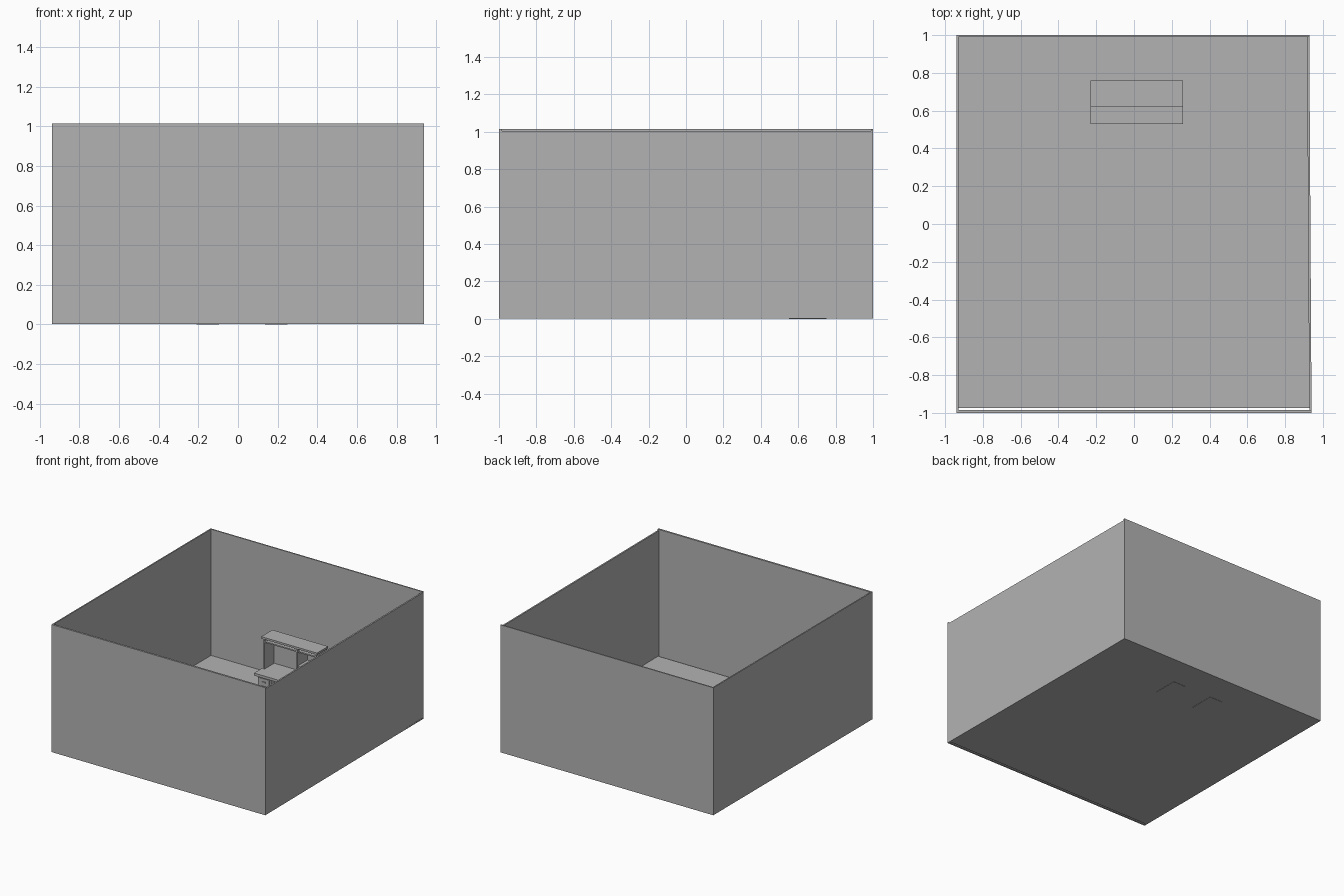
import bpy
import bmesh

cube = bpy.data.objects.get("Cube")
if cube:
    bpy.data.objects.remove(cube)

# One plain grey for everything
grey = bpy.data.materials.new("plain_grey")
grey.use_nodes = True
colour = (0.45, 0.45, 0.45, 1)
grey.diffuse_color = colour
grey.node_tree.nodes["Principled BSDF"].inputs["Base Color"].default_value = colour


def box(name, x, y, z, skew=0.0):
    """Box from (min, max) ranges; skew shifts the back end sideways in x."""
    bm = bmesh.new()
    bmesh.ops.create_cube(bm, size=1)
    for v in bm.verts:
        back = v.co.y > 0
        v.co = [r[c > 0] for r, c in zip((x, y, z), v.co)]
        if back:
            v.co.x += skew
    mesh = bpy.data.meshes.new(name)
    bm.to_mesh(mesh)
    bm.free()
    mesh.materials.append(grey)
    obj = bpy.data.objects.new(name, mesh)
    bpy.context.collection.objects.link(obj)
    return obj


# Room shell, open at the top
base, low, high = 0.002, 1.005, 1.015
box("floor", (-0.935, 0.93), (-0.975, 0.995), (base, 0.012))
box("left_side_wall", (-0.94, -0.93), (-1, 1), (base, high))
box("back_wall", (-0.94, 0.93), (0.99, 1), (base, high))
box("front_wall", (-0.94, 0.94), (-1, -0.985), (base, high))
box("right_side_wall", (0.928, 0.94), (-1, 1), (base, low), skew=-0.012)

# Desk with two drawer pedestals
left, right, front, back = -0.23, 0.26, 0.53, 0.76
top = 0.235
box("desk_top", (left, right), (front, back), (top - 0.02, top))
for side, x0 in (("left", -0.21), ("right", 0.137)):
    x1 = x0 + 0.113
    box(side + "_pedestal", (x0, x1), (front + 0.02, back - 0.01), (0, top - 0.02))
    for i in range(3):
        z0 = 0.025 + i * 0.062
        box(f"{side}_drawer_{i}", (x0 + 0.01, x1 - 0.01),
            (front + 0.013, front + 0.02), (z0, z0 + 0.055))
        mid = (x0 + x1) / 2
        box(f"{side}_handle_{i}", (mid - 0.015, mid + 0.015),
            (front + 0.006, front + 0.013), (z0 + 0.025, z0 + 0.032))
box("modesty_panel", (-0.1, 0.14), (back - 0.025, back - 0.012), (0.08, top - 0.02))

# Hutch standing on the back of the desk
shelf_front, roof = 0.62, 0.49
box("hutch_top", (left, right), (shelf_front, back), (roof - 0.015, roof))
box("hutch_rail", (left + 0.01, right - 0.01), (shelf_front + 0.01, back - 0.01), (0.445, 0.455))
for name, x0 in (("left_panel", left + 0.01), ("divider", 0.072), ("right_panel", right - 0.023)):
    box("hutch_" + name, (x0, x0 + 0.013), (shelf_front + 0.008, back), (top, roof - 0.015))
box("hutch_back", (left + 0.01, right - 0.01), (back - 0.01, back - 0.002), (top, roof - 0.015))
box("hutch_side_shelf", (0.08, right - 0.015), (shelf_front + 0.01, back - 0.01), (0.325, 0.338))
